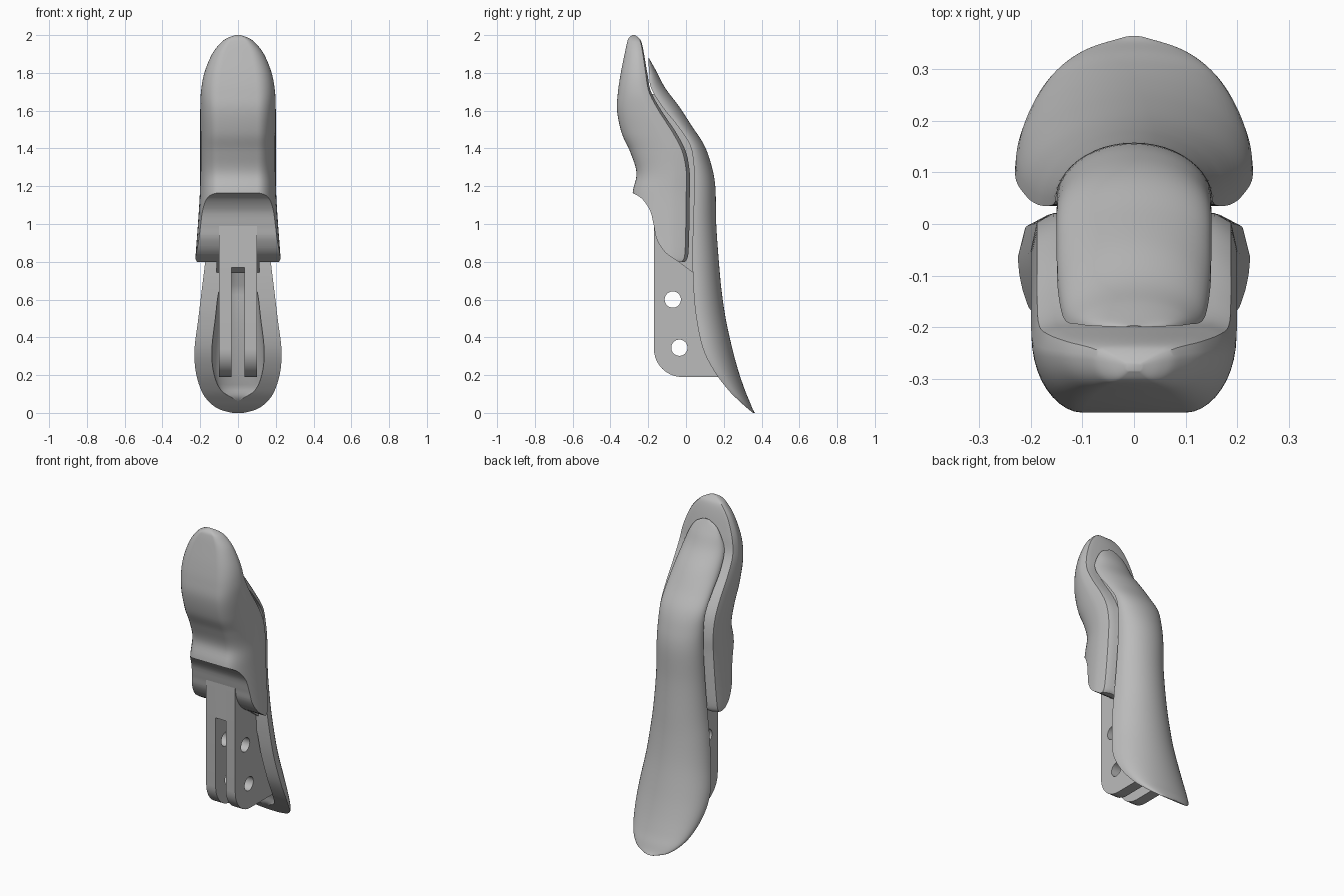
import bpy
import bmesh
from math import sin, cos, pi

cube = bpy.data.objects.get("Cube")
if cube:
    bpy.data.objects.remove(cube, do_unlink=True)

grey = bpy.data.materials.new("plain grey")
grey.use_nodes = True
grey.diffuse_color = (0.5, 0.5, 0.5, 1)
grey.node_tree.nodes["Principled BSDF"].inputs["Base Color"].default_value = (0.5, 0.5, 0.5, 1)


def spline(rows, steps=6):
    """Smooth curve through every row of a table."""
    result = []
    for i in range(len(rows) - 1):
        before, after = rows[max(i - 1, 0)], rows[min(i + 2, len(rows) - 1)]
        for k in range(steps):
            t = k / steps
            result.append([b + t / 2 * (c - a + t * (2 * a - 5 * b + 4 * c - d + t * (3 * (b - c) + d - a)))
                           for a, b, c, d in zip(before, rows[i], rows[i + 1], after)])
    return result + [list(rows[-1])]


def make_object(name, bm):
    bmesh.ops.remove_doubles(bm, verts=bm.verts, dist=0.00002)
    bmesh.ops.recalc_face_normals(bm, faces=bm.faces)
    mesh = bpy.data.meshes.new(name)
    bm.to_mesh(mesh)
    bm.free()
    mesh.materials.append(grey)
    obj = bpy.data.objects.new(name, mesh)
    bpy.context.collection.objects.link(obj)
    return obj


def loft(name, rings):
    """Skin closed rings of equal length and cap both ends."""
    bm = bmesh.new()
    loops = [[bm.verts.new(p) for p in ring] for ring in rings]
    for low, high in zip(loops, loops[1:]):
        for i in range(len(low)):
            j = (i + 1) % len(low)
            bm.faces.new((low[i], low[j], high[j], high[i]))
    bm.faces.new(loops[0])
    bm.faces.new(loops[-1])
    return make_object(name, bm)


def extrude_x(name, outline, left, right):
    """Extrude a side outline of (y, z) points across x."""
    return loft(name, [[(x, y, z) for y, z in outline] for x in (left, right)])


def activate(obj):
    bpy.ops.object.select_all(action="DESELECT")
    obj.select_set(True)
    bpy.context.view_layer.objects.active = obj


def cut(obj, cutter):
    cutter.hide_render = True
    mod = obj.modifiers.new("cut", "BOOLEAN")
    mod.operation = "DIFFERENCE"
    mod.solver = "EXACT"
    mod.object = cutter
    activate(obj)
    bpy.ops.object.modifier_apply(modifier=mod.name)
    bpy.data.objects.remove(cutter, do_unlink=True)


# Front grip: height, front, back, half width
grip_rows = [
    (.8, -.28, -.005, .226), (.84, -.28, .012, .224), (1, -.285, .018, .212),
    (1.16, -.283, .02, .202), (1.27, -.262, .02, .2), (1.38, -.295, 0, .2),
    (1.48, -.34, -.05, .2), (1.6, -.365, -.13, .2), (1.7, -.36, -.185, .196),
    (1.8, -.345, -.205, .178), (1.9, -.325, -.222, .137), (1.96, -.312, -.235, .09),
    (1.985, -.303, -.25, .055), (2, -.285, -.27, .015)]


def grip_ring(z, front, back, width):
    crease = front + .75 * (back - front)
    half = []
    for k in range(11):
        t = k / 10 * pi / 2
        half.append((width * (.5 + .5 * sin(t)), crease - (crease - front) * cos(t)))
    half += [(.94 * width, crease + .75 * (back - crease)), (.78 * width, back)]
    return [(x, y, z) for x, y in half] + [(-x, y, z) for x, y in reversed(half)]


grip = loft("front_grip", [grip_ring(*row) for row in spline(grip_rows)])

# Scooped underside of the grip
scoop = spline([(-.29, 1.168), (-.235, 1.135), (-.19, 1.07), (-.17, .99),
                (-.155, .92), (-.11, .85), (-.04, .8)])
cut(grip, extrude_x("scoop_cutter", scoop + [[-.04, .7], [-.5, .7], [-.5, 1.168]], -.4, .4))

# Rear lever: height, rim, back, half width, half width of the hollow
lever_rows = [
    (0, .355, .365, .03, 0), (.02, .33, .353, .1, 0), (.06, .285, .337, .155, 0),
    (.12, .225, .312, .195, .09), (.22, .15, .278, .224, .13), (.34, .09, .245, .23, .138),
    (.5, .055, .21, .21, .12), (.65, .04, .188, .192, .1), (.8, .035, .174, .174, .05),
    (1, .037, .16, .158, 0), (1.2, .045, .155, .152, 0), (1.32, .04, .132, .15, 0),
    (1.42, .02, .095, .15, 0), (1.52, -.045, .03, .15, 0), (1.62, -.125, -.035, .148, 0),
    (1.72, -.185, -.11, .135, 0), (1.8, -.195, -.152, .105, 0),
    (1.85, -.198, -.18, .07, 0), (1.88, -.2, -.197, .015, 0)]
lever_path = spline(lever_rows)


def lever_ring(z, rim, back, width, hollow):
    hollow = max(hollow, 0)
    depth = max(back - rim - .05, 0) * min(1, hollow / .1)
    angles = [pi * (k / 24 - .5) for k in range(25)]
    outer = [(width * sin(t), rim + (back - rim) * cos(t), z) for t in angles]
    inner = [(hollow * sin(t), rim + depth * cos(t), z) for t in reversed(angles)]
    return outer + inner


lever = loft("rear_lever", [lever_ring(*row) for row in lever_path])

# Spine joining the grip to the lever
spine = loft("joining_spine", [
    [(-.12, rim - .04, z), (.12, rim - .04, z), (.12, rim + .015, z), (-.12, rim + .015, z)]
    for z, rim, *rest in lever_path if .85 < z < 1.7])
heel = extrude_x("spine_heel", [(-.08, .83), (.04, .74), (.06, .74), (.06, 1), (-.08, 1)], -.115, .115)

# Two mounting plates with a rounded lower corner and pin holes
corner = [(-.02 - .15 * cos(k * pi / 20), .34 - .15 * sin(k * pi / 20)) for k in range(11)]
plate_outline = [(-.17, 1.05)] + corner + [(.25, .19), (.19, .4), (.13, .8), (.1, 1.05)]
parts = [grip, lever, spine, heel]
for side, sign in (("left", 1), ("right", -1)):
    plate = extrude_x(side + "_mounting_plate", plate_outline, sign * .035, sign * .1)
    for y, z in ((-.07, .6), (-.035, .345)):
        hole = [(y + .043 * cos(k * pi / 16), z + .043 * sin(k * pi / 16)) for k in range(32)]
        cut(plate, extrude_x("hole_cutter", hole, -.3, .3))
    parts.append(plate)

# Web closing the top of the slot between the plates
parts.append(extrude_x("plate_web", [(-.17, .77), (.13, .77), (.1, 1.05), (-.17, 1.05)], -.035, .035))

for part in parts:
    activate(part)
    bpy.ops.object.shade_smooth_by_angle(angle=.6)
